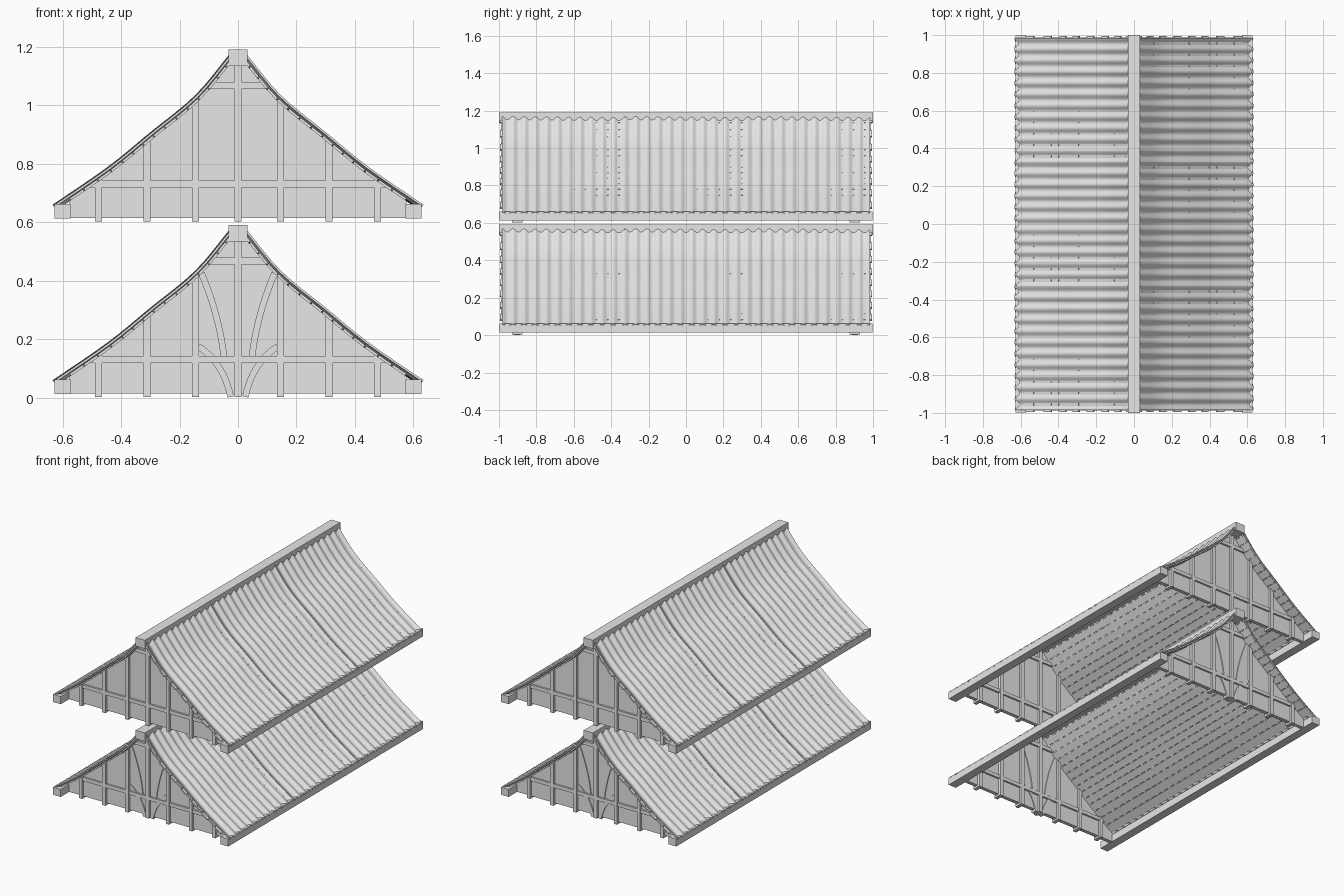
import bpy
import bmesh
import math
from mathutils import Vector

if "Cube" in bpy.data.objects:
    bpy.data.objects.remove(bpy.data.objects["Cube"], do_unlink=True)

grey = bpy.data.materials.new("plain grey")
grey.use_nodes = True
grey.diffuse_color = (0.8, 0.8, 0.8, 1)
grey.node_tree.nodes["Principled BSDF"].inputs["Base Color"].default_value = (0.8, 0.8, 0.8, 1)

WAVES, SHEETS, STEPS = 33, 3, 8
HALF_SHEET = 0.985
WALL_Y = 0.902
key = [Vector(p) for p in ((0.025, 0.58), (0.147, 0.434), (0.30, 0.308), (0.445, 0.19), (0.634, 0.06))]


def smooth_path(points, n):
    """Catmull-Rom curve through the points."""
    pts = [2 * points[0] - points[1]] + points + [2 * points[-1] - points[-2]]
    out = []
    for i in range(1, len(pts) - 2):
        a, b, c, d = pts[i - 1:i + 3]
        for k in range(n):
            t = k / n
            out.append(0.5 * (2 * b + (c - a) * t + (2 * a - 5 * b + 4 * c - d) * t**2
                              + (3 * b - a - 3 * c + d) * t**3))
    return out + [points[-1]]


slope = smooth_path(key, 4)


def normal(i):
    d = (slope[min(i + 1, len(slope) - 1)] - slope[max(i - 1, 0)]).normalized()
    return Vector((-d.y, d.x))


def offset(depth):
    return [p - normal(i) * depth for i, p in enumerate(slope)]


under = offset(0.022)


def roof_height(x):
    """Height of the roof underside at a distance from the ridge."""
    x = abs(x)
    if x <= under[0].x:
        return under[0].y
    for a, b in zip(under, under[1:]):
        if x <= b.x:
            return a.y + (b.y - a.y) * (x - a.x) / (b.x - a.x)
    return under[-1].y


def reach(z):
    """Distance from the ridge at which the roof underside has height z."""
    for a, b in zip(under, under[1:]):
        if b.y <= z <= a.y:
            return a.x + (b.x - a.x) * (a.y - z) / (a.y - b.y)
    return 0.03


def finish(bm, name, z):
    bmesh.ops.recalc_face_normals(bm, faces=bm.faces)
    mesh = bpy.data.meshes.new(name)
    bm.to_mesh(mesh)
    bm.free()
    mesh.materials.append(grey)
    ob = bpy.data.objects.new(name, mesh)
    bpy.context.collection.objects.link(ob)
    ob.location.z = z
    return ob


def prisms(name, outlines, y_ranges, z):
    """Extrude x-z outlines along y."""
    bm = bmesh.new()
    for y0, y1 in y_ranges:
        for outline in outlines:
            face = bm.faces.new([bm.verts.new((p[0], y0, p[1])) for p in outline])
            new = bmesh.ops.extrude_face_region(bm, geom=[face])["geom"]
            bmesh.ops.translate(bm, vec=(0, y1 - y0, 0),
                                verts=[v for v in new if isinstance(v, bmesh.types.BMVert)])
    return finish(bm, name, z)


def rect(x0, x1, z0, z1):
    return [(x0, z0), (x1, z0), (x1, z1), (x0, z1)]


def mirrored(outlines):
    return outlines + [[(-x, z) for x, z in o] for o in outlines]


def gables(half):
    return [(s * WALL_Y - half, s * WALL_Y + half) for s in (-1, 1)]


def curved_brace(a, b, c, width=0.022):
    a, b, c = Vector(a), Vector(b), Vector(c)
    left, right = [], []
    for k in range(11):
        t = k / 10
        p = a * (1 - t)**2 + b * 2 * t * (1 - t) + c * t * t
        d = ((b - a) * (1 - t) + (c - b) * t).normalized() * width / 2
        left.append((p.x - d.y, p.y + d.x))
        right.append((p.x + d.y, p.y - d.x))
    return left + right[::-1]


def corrugated_sheets(name, side, z):
    """Three lapped sheets of rounded corrugations following the slope."""
    bm = bmesh.new()
    per = WAVES // SHEETS * STEPS
    length = 2 * HALF_SHEET / SHEETS
    for sheet in range(SHEETS):
        rows = []
        for j in range(per + 1):
            t = j / per
            drop = 0.006 * (1 - math.cos(2 * math.pi * j / STEPS)) + 0.004 * t
            y = side * (-HALF_SHEET + length * (sheet + t))
            top = [bm.verts.new((side * p.x, y, p.y)) for p in offset(drop)]
            low = [bm.verts.new((side * p.x, y, p.y)) for p in offset(drop + 0.007)]
            rows.append(top + low[::-1])
        n = len(rows[0])
        for a, b in zip(rows, rows[1:]):
            for i in range(n):
                bm.faces.new((a[i], b[i], b[(i + 1) % n], a[(i + 1) % n]))
        bm.faces.new(rows[0])
        bm.faces.new(rows[-1][::-1])
    ob = finish(bm, name, z)
    bpy.ops.object.select_all(action="DESELECT")
    ob.select_set(True)
    bpy.context.view_layer.objects.active = ob
    bpy.ops.object.shade_smooth_by_angle(angle=math.radians(50))


def roof(level, z, braces):
    # Beams along the ridge and eaves
    prisms(level + "_ridge_beam", [rect(-0.033, 0.033, 0.535, 0.59)], [(-1, 1)], z)
    prisms(level + "_eave_beams", mirrored([rect(0.572, 0.628, 0.013, 0.062)]), [(-0.997, 0.997)], z)

    # Corrugated covering and the boards below it
    for side, word in ((1, "left"), (-1, "right")):
        corrugated_sheets(f"{level}_{word}_roof_sheets", side, z)
    high, low = offset(0.014), offset(0.023)
    for odd in (0, 1):
        boards = []
        for i in range(odd, len(slope) - 2, 2):
            gap = (high[i + 1] - high[i]) * 0.04
            boards.append([tuple(high[i] + gap), tuple(high[i + 1] - gap),
                           tuple(low[i + 1] - gap), tuple(low[i] + gap)])
        end = 0.995 - 0.007 * odd
        prisms(f"{level}_roof_boards_{odd + 1}", mirrored(boards), [(-end, end)], z)

    # Gable walls
    edge = [(p.x, p.y) for p in under if p.x < 0.6]
    outline = [(-0.6, 0.015), (0.6, 0.015)] + edge[::-1] + [(-x, h) for x, h in edge]
    prisms(level + "_gable_walls", [outline], gables(0.012), z)

    # Posts with tops cut to the slope
    posts = []
    for x in (0.146, 0.311, 0.477):
        a, b = x - 0.012, x + 0.012
        posts.append([(a, 0.003), (b, 0.003), (b, roof_height(b)), (a, roof_height(a))])
    posts = mirrored(posts) + [rect(-0.012, 0.012, 0.003, 0.54)]
    prisms(level + "_gable_posts", posts, gables(0.028), z)

    # Rails across the gables
    rails = []
    for bottom, top in ((0.119, 0.142), (0.456, 0.479)):
        a, b = reach(bottom), reach(top)
        rails.append([(-a, bottom), (a, bottom), (b, top), (-b, top)])
    prisms(level + "_gable_rails", rails, gables(0.024), z)

    # Curved braces beside the middle post
    if braces:
        curves = [curved_brace((0.125, 0.425), (0.0625, 0.28), (0.047, 0.13)),
                  curved_brace((0.135, 0.175), (0.05, 0.12), (0.025, 0.003))]
        prisms(level + "_curved_braces", mirrored(curves), gables(0.018), z)


roof("lower", 0, True)
roof("upper", 0.6, False)
